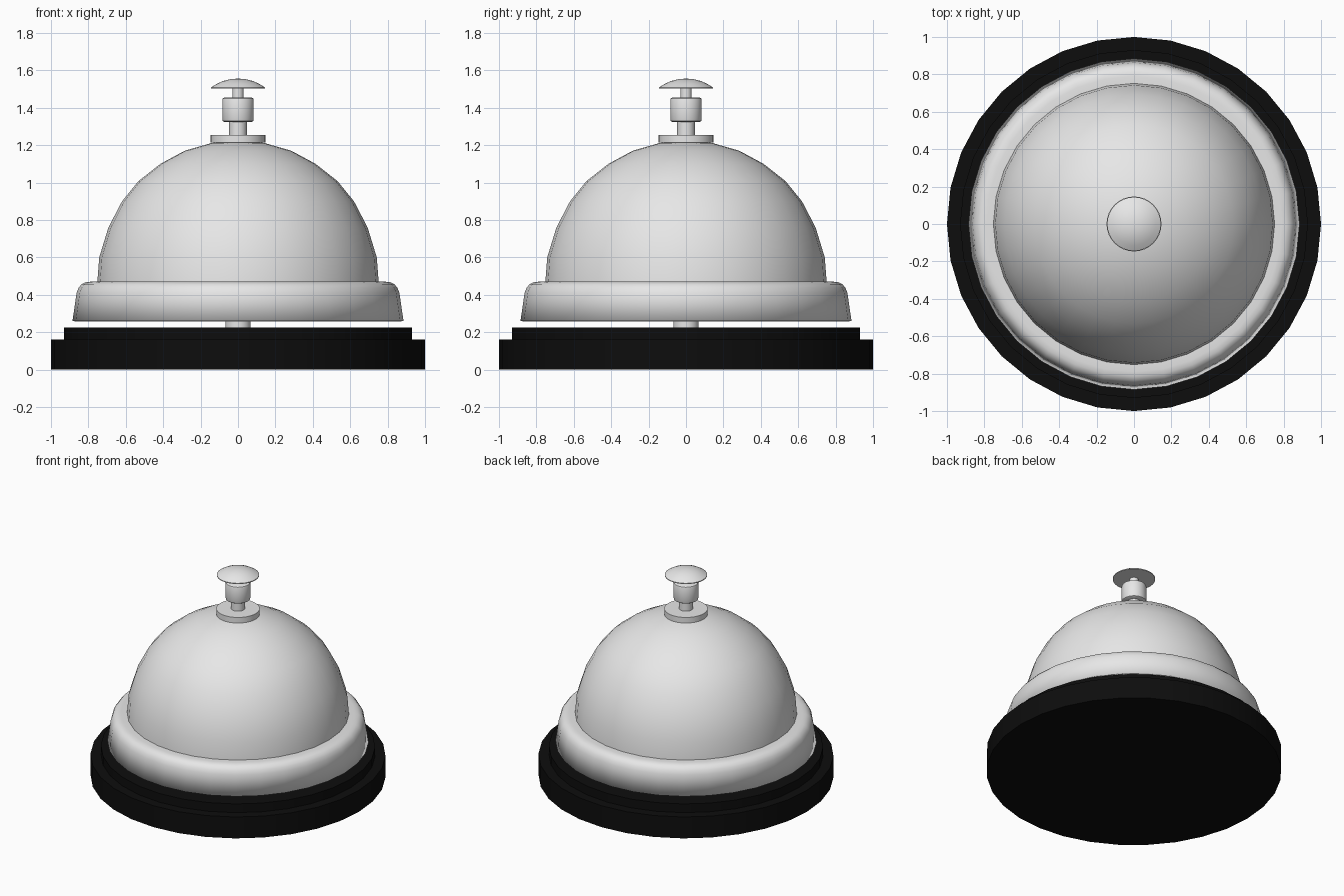
import bpy
import bmesh
import math

cube = bpy.data.objects.get("Cube")
if cube:
    bpy.data.objects.remove(cube)

SIDES = 32


def make_material(name, value, roughness, metallic=0.0):
    mat = bpy.data.materials.new(name)
    mat.use_nodes = True
    colour = (value, value, value, 1)
    mat.diffuse_color = colour
    shader = mat.node_tree.nodes["Principled BSDF"]
    shader.inputs["Base Color"].default_value = colour
    shader.inputs["Roughness"].default_value = roughness
    return mat


silver = make_material("silver_metal", 0.8, 0.4)
black = make_material("black_paint", 0.004, 0.6)


def lathe(name, profile, mat, shell=0.0):
    """Turn a bottom-to-top (radius, height) profile about the z axis."""
    bm = bmesh.new()
    verts = [bm.verts.new((r, 0, z)) for r, z in profile]
    edges = [bm.edges.new(pair) for pair in zip(verts, verts[1:])]
    bmesh.ops.spin(bm, geom=verts + edges, cent=(0, 0, 0), axis=(0, 0, 1),
                   angle=math.tau, steps=SIDES, use_duplicate=False)
    bmesh.ops.remove_doubles(bm, verts=bm.verts[:], dist=0.0005)
    bmesh.ops.recalc_face_normals(bm, faces=bm.faces[:])
    # An open shell must face away from the axis
    if sum(f.normal.dot(f.calc_center_median()) for f in bm.faces) < 0:
        bmesh.ops.reverse_faces(bm, faces=bm.faces[:])
    mesh = bpy.data.meshes.new(name)
    bm.to_mesh(mesh)
    bm.free()
    mesh.materials.append(mat)
    obj = bpy.data.objects.new(name, mesh)
    bpy.context.collection.objects.link(obj)
    if shell:
        mod = obj.modifiers.new("thickness", "SOLIDIFY")
        mod.thickness = shell
        mod.offset = -1
    bpy.ops.object.select_all(action="DESELECT")
    obj.select_set(True)
    bpy.context.view_layer.objects.active = obj
    bpy.ops.object.shade_smooth_by_angle(angle=math.radians(35))
    return obj


def cylinder(name, radius, bottom, top, mat):
    return lathe(name, [(0, bottom), (radius, bottom), (radius, top), (0, top)], mat)


# Stepped base
lathe("base", [(0, 0), (1, 0), (1, 0.16), (0.93, 0.16), (0.93, 0.225), (0, 0.225)], black)

# Hollow bell: flared skirt, rounded shoulder, dome
skirt = [(0.885, 0.26), (0.863, 0.41), (0.853, 0.437), (0.836, 0.457), (0.815, 0.467), (0.79, 0.47)]
dome = [(0.752, 0.47), (0.742, 0.6), (0.693, 0.76), (0.62, 0.9), (0.532, 1.008),
        (0.415, 1.1), (0.285, 1.17), (0.14, 1.212), (0, 1.225)]
lathe("bell", skirt + dome, silver, shell=0.012)

# Central post holding the bell above the base
cylinder("post", 0.068, 0.22, 1.2, silver)

# Collar and plunger
cylinder("collar", 0.147, 1.213, 1.255, silver)
cylinder("lower_stem", 0.047, 1.25, 1.34, silver)
lathe("sleeve", [(0, 1.325), (0.074, 1.325), (0.081, 1.329), (0.084, 1.337),
                 (0.084, 1.442), (0.081, 1.45), (0.074, 1.454), (0, 1.454)], silver)
cylinder("upper_stem", 0.03, 1.45, 1.515, silver)

# Domed push button
lathe("button", [(0, 1.503), (0.144, 1.503), (0.144, 1.509), (0.115, 1.527),
                 (0.08, 1.543), (0.04, 1.553), (0, 1.556)], silver)
